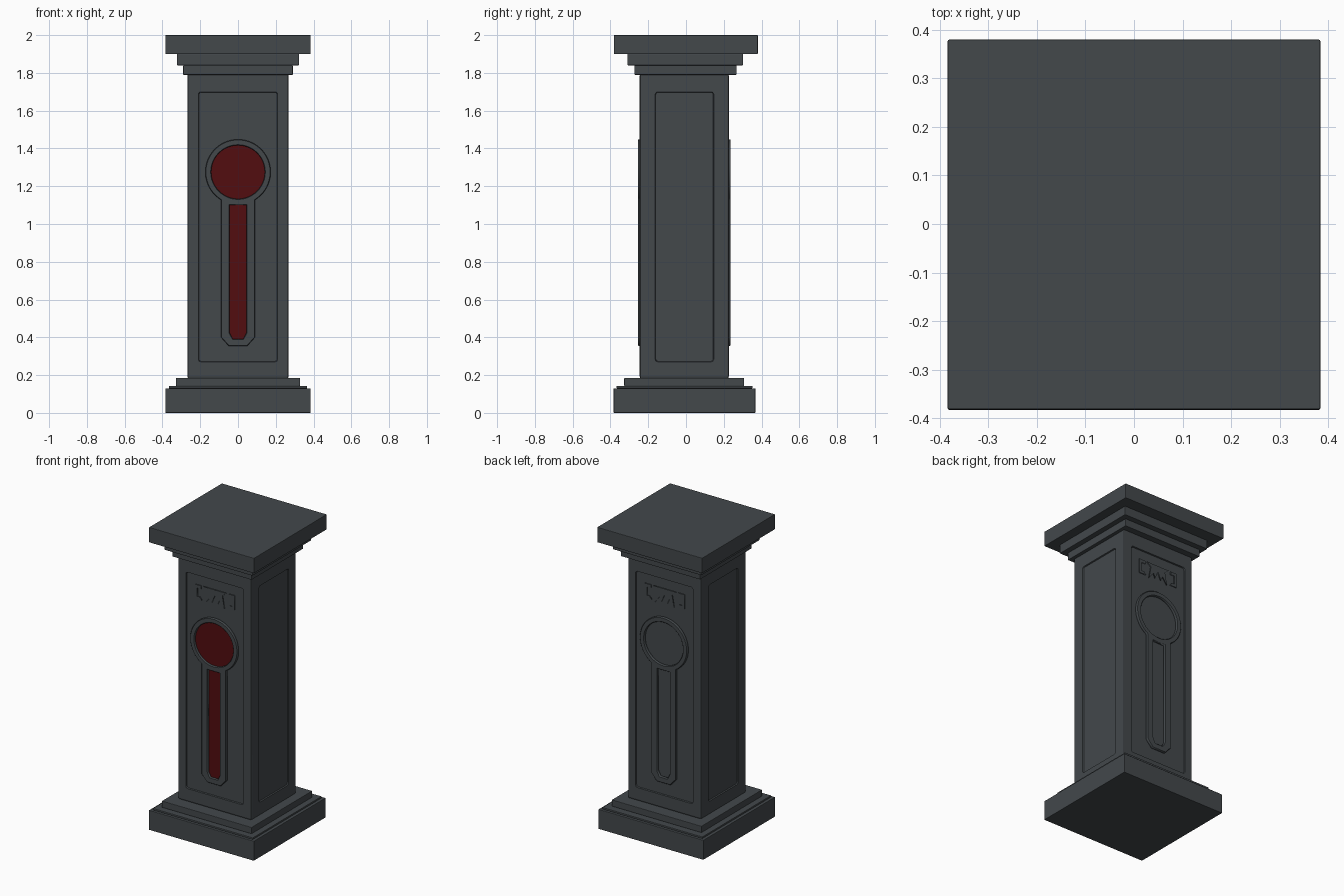
import bpy, bmesh
from math import asin, cos, sin, pi
from mathutils import Matrix, Vector

cube = bpy.data.objects.get("Cube")
if cube:
    bpy.data.objects.remove(cube)


def material(name, rgb):
    m = bpy.data.materials.new(name)
    m.use_nodes = True
    m.diffuse_color = (*rgb, 1)
    m.node_tree.nodes["Principled BSDF"].inputs["Base Color"].default_value = (*rgb, 1)
    return m


stone = material("dark grey stone", (0.056, 0.065, 0.071))
red = material("deep red", (0.085, 0.004, 0.005))


def add_mesh(name, bm, mat):
    bmesh.ops.recalc_face_normals(bm, faces=bm.faces)
    mesh = bpy.data.meshes.new(name)
    bm.to_mesh(mesh)
    bm.free()
    mesh.materials.append(mat)
    obj = bpy.data.objects.new(name, mesh)
    bpy.context.collection.objects.link(obj)
    return obj


def block(hx, y0, y1, z0, z1):
    bm = bmesh.new()
    bmesh.ops.create_cube(bm, size=1)
    bmesh.ops.scale(bm, vec=(2 * hx, y1 - y0, z1 - z0), verts=bm.verts)
    bmesh.ops.translate(bm, vec=(0, (y0 + y1) / 2, (z0 + z1) / 2), verts=bm.verts)
    return bm


def soften(obj, width):
    b = obj.modifiers.new("soft edges", 'BEVEL')
    b.width = width
    b.segments = 2


# Stepped base and cap slabs: half width, back and front limits, bottom and top
slabs = {
    "base_plinth": (0.384, -0.383, 0.367, 0, 0.13),
    "base_lip": (0.366, -0.368, 0.352, 0.13, 0.142),
    "base_step": (0.328, -0.327, 0.307, 0.142, 0.185),
    "cap_lower_step": (0.29, -0.273, 0.267, 1.79, 1.84),
    "cap_upper_step": (0.323, -0.31, 0.302, 1.84, 1.9),
    "cap_slab": (0.384, -0.382, 0.38, 1.9, 2),
}
for name, dims in slabs.items():
    soften(add_mesh(name, block(*dims), stone), 0.003)

# Shaft with a shallow sunken panel on each of its four sides
FRONT, BACK = -0.245, 0.227
bm = block(0.268, FRONT, BACK, 0.18, 1.8)
bm.normal_update()
sides = [f for f in bm.faces if abs(f.normal.z) < 0.5]
bmesh.ops.inset_individual(bm, faces=sides, thickness=0.05)
for f in sides:
    middle = f.calc_center_median()
    for v in f.verts:
        v.co.z = 1.7 if v.co.z > middle.z else 0.27
        if abs(f.normal.y) > 0.5:
            v.co.x = 0.21 if v.co.x > 0 else -0.21
        else:
            v.co.y = 0.147 if v.co.y > middle.y else -0.163
bmesh.ops.inset_individual(bm, faces=sides, thickness=0.004, depth=-0.008)
shaft = add_mesh("shaft", bm, stone)
soften(shaft, 0.012)
shaft.modifiers["soft edges"].limit_method = 'ANGLE'
shaft.modifiers["soft edges"].angle_limit = 1.4


# Flat plate cut from outlines (inner outlines are holes), facing outwards
def plate(name, outlines, y, depth, mat, back=False, bevel=0.0):
    curve = bpy.data.curves.new(name, 'CURVE')
    curve.dimensions = '2D'
    curve.fill_mode = 'BOTH'
    curve.extrude = depth / 2 - bevel
    curve.bevel_depth = bevel
    curve.bevel_resolution = 0
    curve.offset = -bevel
    for points in outlines:
        s = curve.splines.new('POLY')
        s.points.add(len(points) - 1)
        for p, (u, v) in zip(s.points, points):
            p.co = (u, v, 0, 1)
        s.use_cyclic_u = True
    obj = bpy.data.objects.new(name, curve)
    bpy.context.collection.objects.link(obj)
    curve.materials.append(mat)
    turn = Matrix.Rotation(pi if back else 0, 4, 'Z')
    obj.matrix_world = Matrix.Translation(Vector((0, y, 0))) @ turn @ Matrix.Rotation(pi / 2, 4, 'X')
    bpy.ops.object.select_all(action='DESELECT')
    obj.select_set(True)
    bpy.context.view_layer.objects.active = obj
    bpy.ops.object.convert(target='MESH')
    return bpy.context.object


def arc(r, start, end, n, z=1.275):
    return [(r * cos(start + (end - start) * i / n), z + r * sin(start + (end - start) * i / n))
            for i in range(n + 1)]


def mirrored(points):
    return [(-x, z) for x, z in reversed(points)]


# Keyhole outline: round head on a long stem with a clipped foot
gap = asin(0.09 / 0.173)
foot = [(0.05, 0.355), (0.09, 0.4)]
keyhole = arc(0.173, -pi / 2 + gap, 1.5 * pi - gap, 48) + mirrored(foot) + foot
disc = arc(0.142, 0, 2 * pi * 47 / 48, 47)
tip = [(0.028, 0.392), (0.045, 0.425), (0.045, 1.1)]
slot = mirrored(tip) + tip
slot.reverse()

# Relief crest: side brackets and a pointed centre
bracket = [(0.145, 1.635), (0.145, 1.54), (0.095, 1.54), (0.11, 1.56), (0.128, 1.558),
           (0.128, 1.615), (0.1, 1.615), (0.1, 1.635)]
wing = [(0.0, 1.635), (0.085, 1.635), (0.055, 1.61), (0.07, 1.53), (0.035, 1.575),
        (0.022, 1.545), (0.0, 1.595)]

for side, face, out, back in (("front", FRONT, -1, False), ("back", BACK, 1, True)):
    floor = face - out * 0.008
    rim = plate(side + "_keyhole_frame", [keyhole, disc[::-1], slot],
                floor + out * 0.008, 0.018, stone, back, 0.003)
    for label, shape in (("bracket", bracket), ("crest_wing", wing)):
        plate(side + "_left_" + label, [shape], floor + out * 0.002, 0.008, stone, back)
        plate(side + "_right_" + label, [mirrored(shape)], floor + out * 0.002, 0.008, stone, back)

# Red inlays in the front keyhole only
plate("front_disc_inlay", [disc], FRONT + 0.007, 0.006, red)
plate("front_stem_inlay", [slot], FRONT + 0.007, 0.006, red)
